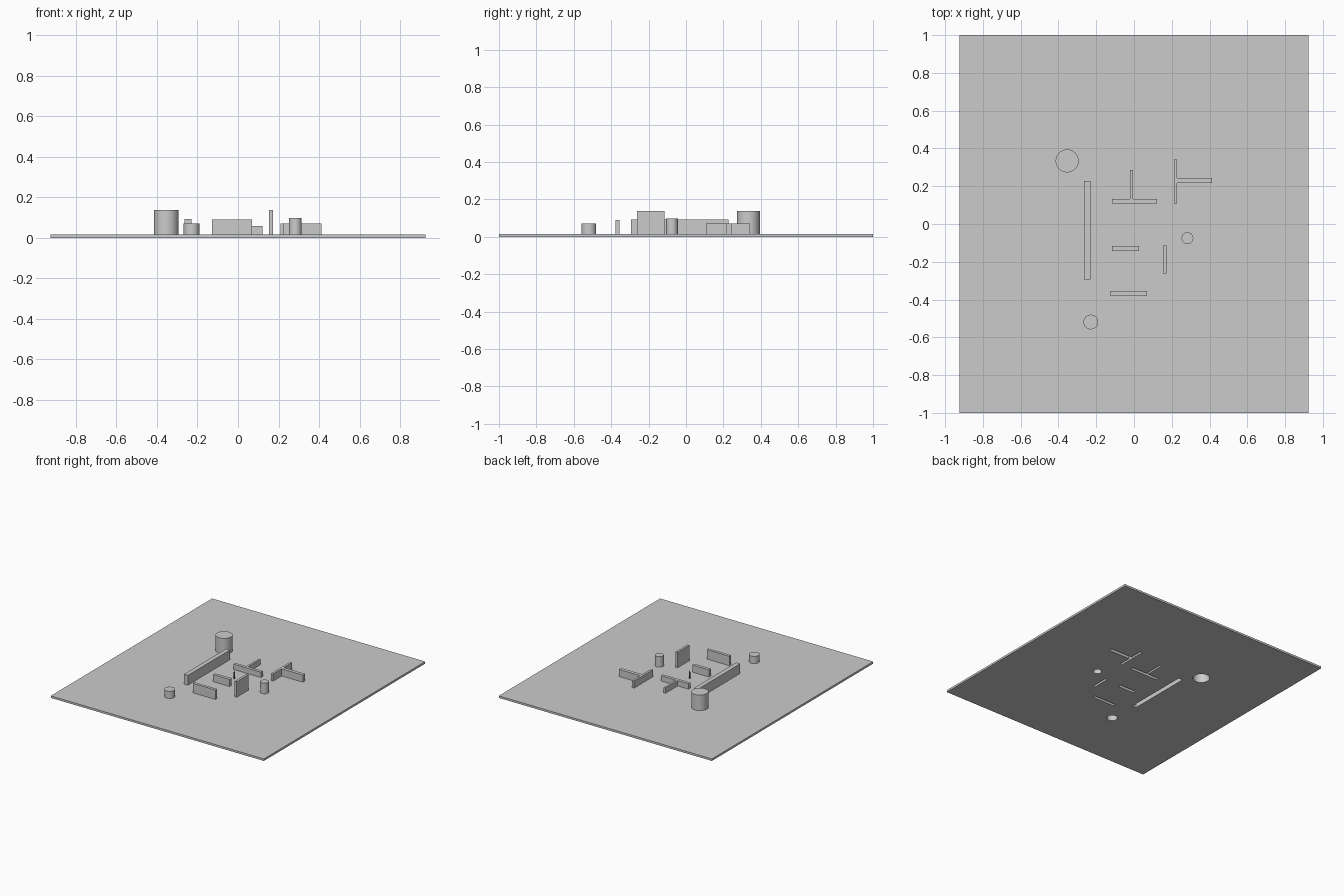
import bpy, bmesh
from math import cos, sin, tau

if "Cube" in bpy.data.objects:
    bpy.data.objects.remove(bpy.data.objects["Cube"])

DECK = 0.016          # thickness of the base slab


def add_prism(bm, outline, z0, z1, bottom):
    """Extrude an anticlockwise outline; leave the underside open unless bottom is set."""
    lo = [bm.verts.new((x, y, z0)) for x, y in outline]
    hi = [bm.verts.new((x, y, z1)) for x, y in outline]
    n = len(outline)
    for i in range(n):
        j = (i + 1) % n
        bm.faces.new((lo[i], lo[j], hi[j], hi[i]))
    bm.faces.new(hi)
    if bottom:
        bm.faces.new(lo[::-1])


def finish(bm, name):
    mesh = bpy.data.meshes.new(name)
    bm.to_mesh(mesh)
    bm.free()
    obj = bpy.data.objects.new(name, mesh)
    bpy.context.collection.objects.link(obj)
    return obj


def activate(obj):
    bpy.ops.object.select_all(action='DESELECT')
    obj.select_set(True)
    bpy.context.view_layer.objects.active = obj


def rect(x0, x1, y0, y1):
    return [(x0, y0), (x1, y0), (x1, y1), (x0, y1)]


def circle(cx, cy, r, n=32):
    return [(cx + r * cos(tau * i / n), cy + r * sin(tau * i / n)) for i in range(n)]


# Footprints: name, outline, top height
walls = [
    ("long_wall", rect(-0.265, -0.23, -0.294, 0.228), 0.092),
    ("front_wall", rect(-0.128, 0.069, -0.378, -0.356), 0.09),
    ("middle_wall", rect(-0.117, 0.027, -0.142, -0.117), 0.072),
    ("tall_wall", rect(0.154, 0.172, -0.262, -0.115), 0.138),
    ("tee_wall_centre", [(-0.117, 0.109), (0.122, 0.109), (0.122, 0.133), (-0.005, 0.133),
                         (-0.005, 0.286), (-0.021, 0.286), (-0.021, 0.133),
                         (-0.117, 0.133)], 0.058),
    ("tee_wall_right", [(0.211, 0.108), (0.228, 0.108), (0.228, 0.216), (0.412, 0.216),
                        (0.412, 0.243), (0.228, 0.243), (0.228, 0.342),
                        (0.211, 0.342)], 0.072),
]
columns = [
    ("large_column", circle(-0.354, 0.334, 0.061), 0.138),
    ("right_column", circle(0.283, -0.075, 0.031), 0.099),
    ("front_column", circle(-0.229, -0.519, 0.039), 0.072),
]

# Hollow walls and columns, open underneath
for name, outline, top in walls + columns:
    bm = bmesh.new()
    add_prism(bm, outline, DECK, top, False)
    part = finish(bm, name)
    if "column" in name:
        activate(part)
        bpy.ops.object.shade_smooth_by_angle()

# Base slab, cut through under every wall and column
bm = bmesh.new()
add_prism(bm, rect(-0.925, 0.925, -1, 1), 0, DECK, True)
slab = finish(bm, "base_slab")
bm = bmesh.new()
for name, outline, top in walls + columns:
    add_prism(bm, outline, -0.05, 0.05, True)
cutter = finish(bm, "slab_cutter")
cutter.hide_render = True
mod = slab.modifiers.new("openings", 'BOOLEAN')
mod.operation = 'DIFFERENCE'
mod.solver = 'EXACT'
mod.object = cutter
activate(slab)
bpy.ops.object.modifier_apply(modifier=mod.name)
bpy.data.objects.remove(cutter)

# Tiny flat scale figure standing in the middle
half = [(0.001, 0), (0.005, 0), (0.006, 0.03), (0.008, 0.032), (0.008, 0.05),
        (0.002, 0.054), (0.004, 0.058), (0.003, 0.064)]
outline = half + [(-x, z) for x, z in reversed(half)]
bm = bmesh.new()
bm.faces.new([bm.verts.new((x - 0.02, -0.017, DECK + z)) for x, z in outline])
figure = finish(bm, "scale_figure")
mat = bpy.data.materials.new("figure_dark")
mat.diffuse_color = (0.05, 0.05, 0.05, 1)
mat.use_nodes = True
mat.node_tree.nodes["Principled BSDF"].inputs["Base Color"].default_value = mat.diffuse_color
figure.data.materials.append(mat)
